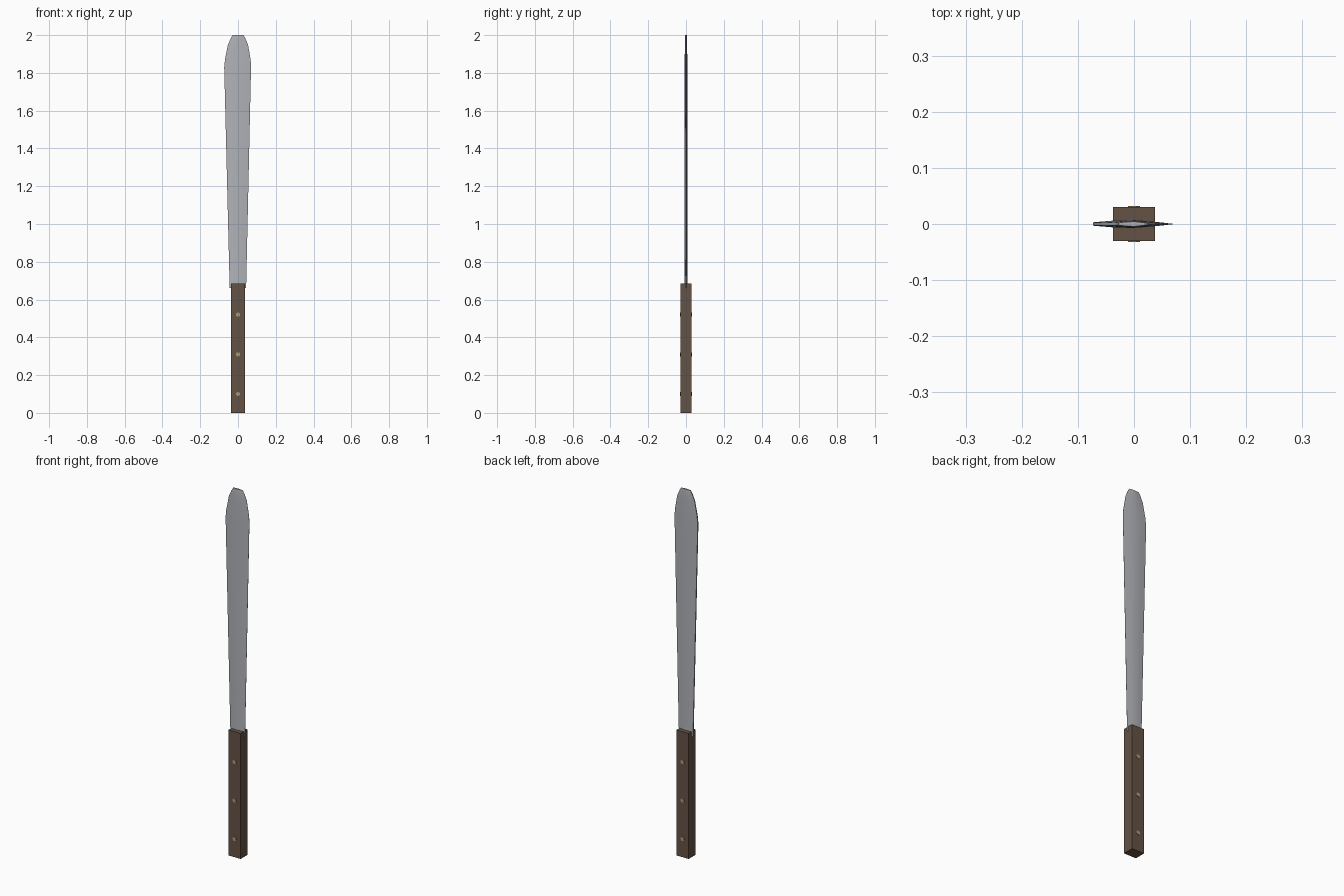
import bpy, bmesh, math
from mathutils import Matrix

if "Cube" in bpy.data.objects:
    bpy.data.objects.remove(bpy.data.objects["Cube"])


def material(name, rgb):
    m = bpy.data.materials.new(name)
    m.diffuse_color = (*rgb, 1)
    m.use_nodes = True
    m.node_tree.nodes["Principled BSDF"].inputs["Base Color"].default_value = m.diffuse_color
    return m


steel = material("steel", (0.44, 0.45, 0.48))
wood = material("dark wood", (0.13, 0.085, 0.06))
brass = material("brass", (0.42, 0.32, 0.15))


def finish(bm, name, mat):
    bmesh.ops.recalc_face_normals(bm, faces=bm.faces[:])
    me = bpy.data.meshes.new(name)
    bm.to_mesh(me)
    bm.free()
    me.materials.append(mat)
    ob = bpy.data.objects.new(name, me)
    bpy.context.collection.objects.link(ob)
    return ob


# Blade: lens-shaped section, blunt spine at -x and sharp edge at +x
# Each station is height, spine x, edge x
stations = [(0.66, -0.044, 0.043), (1.83, -0.073, 0.069), (1.87, -0.069, 0.067),
            (1.95, -0.053, 0.053), (1.985, -0.037, 0.038), (2.0, -0.028, 0.029)]
section = [(0, 0.003), (0.25, 0.006), (0.5, 0.007), (0.75, 0.0045), (1, 0.0004)]
bm = bmesh.new()
rings = []
for z, x0, x1 in stations:
    slim = 1 if z < 1.9 else 0.85 if z < 1.99 else 0.6
    outline = [(t, -h) for t, h in section] + [(t, h) for t, h in reversed(section)]
    rings.append([bm.verts.new((x0 + (x1 - x0) * t, y * slim, z)) for t, y in outline])
n = len(rings[0])
for a, b in zip(rings, rings[1:]):
    for i in range(n):
        j = (i + 1) % n
        bm.faces.new((a[i], a[j], b[j], b[i]))
bm.faces.new(rings[0])
bm.faces.new(rings[-1])
blade = finish(bm, "blade", steel)
bpy.context.view_layer.objects.active = blade
blade.select_set(True)
bpy.ops.object.shade_smooth_by_angle(angle=math.radians(30))

# Handle: plain wooden block
bm = bmesh.new()
bmesh.ops.create_cube(bm, size=1, matrix=Matrix.Translation((0, 0, 0.3425))
                      @ Matrix.Diagonal((0.074, 0.06, 0.685, 1)))
finish(bm, "handle", wood)

# Rivets: short pins through the handle, just proud of both sides
for k, z in enumerate((0.10, 0.31, 0.52)):
    bm = bmesh.new()
    bmesh.ops.create_cone(bm, cap_ends=True, segments=8, radius1=0.0115, radius2=0.0115, depth=0.065,
                          matrix=Matrix.Translation((0, 0, z)) @ Matrix.Rotation(math.pi / 2, 4, 'X')
                          @ Matrix.Rotation(math.pi / 8, 4, 'Z'))
    finish(bm, f"rivet_{k + 1}", brass)
